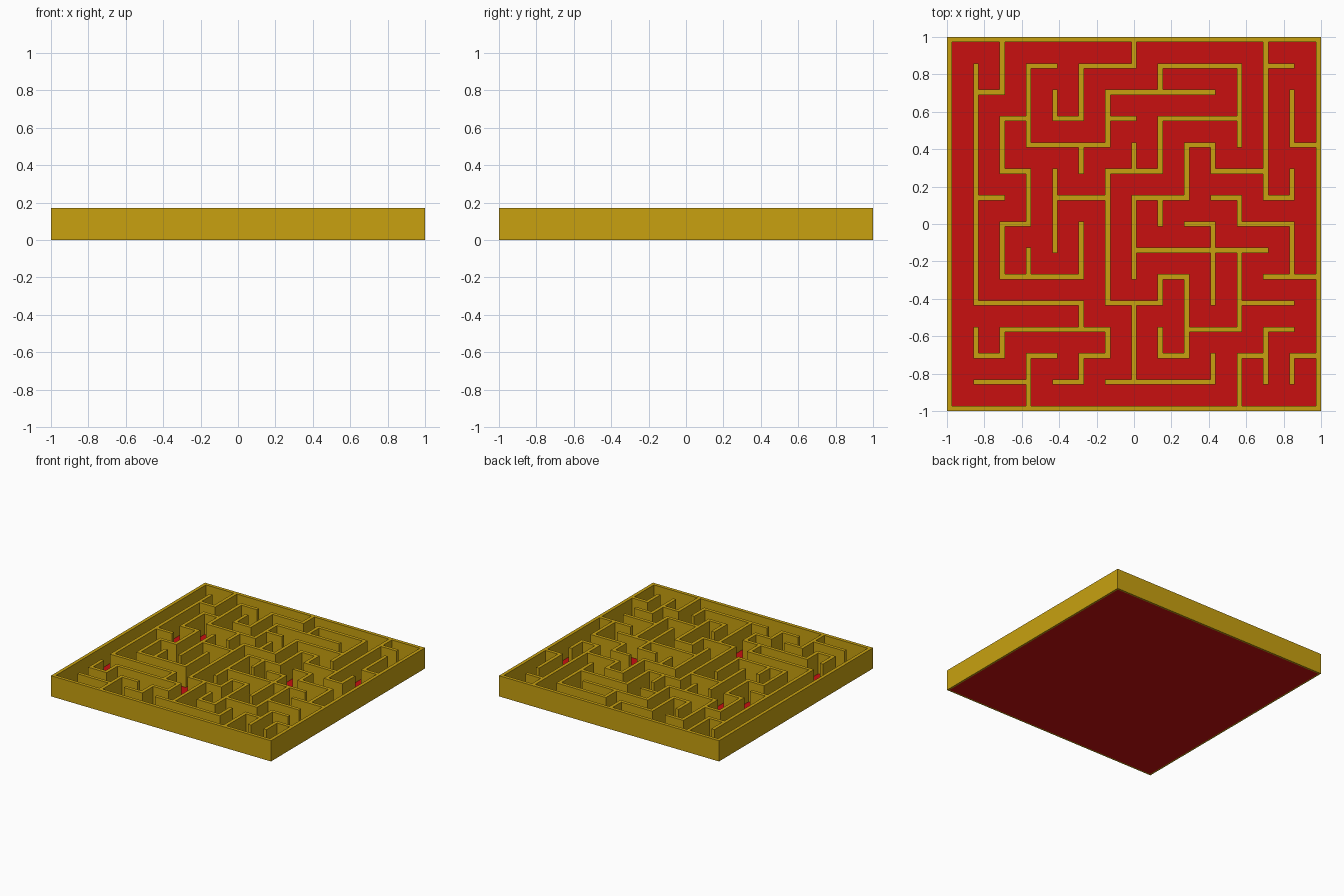
import bpy, bmesh

if "Cube" in bpy.data.objects:
    bpy.data.objects.remove(bpy.data.objects["Cube"])

N = 7                      # maze runs from grid line -7 to 7
T = 0.028                  # wall thickness
P = (2 - T) / (2 * N)      # grid pitch
H = 0.17                   # wall height


def material(name, rgb):
    m = bpy.data.materials.new(name)
    m.diffuse_color = (*rgb, 1)
    m.use_nodes = True
    m.node_tree.nodes["Principled BSDF"].inputs["Base Color"].default_value = m.diffuse_color
    return m


def finish(name, bm, mat):
    me = bpy.data.meshes.new(name)
    bm.to_mesh(me)
    bm.free()
    ob = bpy.data.objects.new(name, me)
    bpy.context.collection.objects.link(ob)
    me.materials.append(mat)
    return ob


gold = material("gold", (0.58, 0.355, 0.005))
red = material("red", (0.58, 0.005, 0.005))

# walls along x: grid row -> (start, end) spans
rows = {
    6: [(-4, -3), (-2, 0), (1, 4), (5, 6)],
    5: [(-6, -5), (-1, 3)],
    4: [(-5, -4), (-3, -2), (-1, 0), (1, 4)],
    3: [(-4, -1), (2, 3), (6, 7)],
    2: [(-5, -4), (-1, 1), (3, 5)],
    1: [(-6, -5), (-3, -1), (0, 2), (3, 4), (5, 6)],
    0: [(-5, -4), (2, 3), (4, 6)],
    -1: [(0, 5)],
    -2: [(-5, -2), (1, 2), (5, 7)],
    -3: [(-6, -2), (-1, 1), (4, 6)],
    -4: [(-5, -1), (2, 4), (5, 6)],
    -5: [(-6, -5), (-4, -3), (-2, -1), (1, 2), (4, 5), (6, 7)],
    -6: [(-6, -4), (-3, -2), (-1, 3)],
}
# walls along y: grid column -> (start, end) spans
cols = {
    -6: [(-3, 6), (-5, -4)],
    -5: [(5, 7), (2, 4), (-2, 0), (-5, -4)],
    -4: [(3, 6), (0, 2), (-2, -1), (-7, -5)],
    -3: [(4, 5), (-1, 2)],
    -2: [(4, 6), (2, 3), (-2, 0), (-4, -3), (-6, -5)],
    -1: [(3, 5), (-3, 2), (-5, -4)],
    0: [(6, 7), (2, 3), (-2, 1), (-6, -3)],
    1: [(5, 6), (2, 4), (0, 1), (-3, -2), (-5, -4)],
    2: [(1, 3), (-5, -2)],
    3: [(2, 3), (-3, 0), (-6, -5)],
    4: [(3, 6), (0, 1), (-4, -1), (-7, -5)],
    5: [(1, 7), (-6, -4)],
    6: [(3, 5), (1, 2), (-2, 0), (-6, -5)],
}
# outer frame
for table in (rows, cols):
    table[-N] = table[N] = [(-N, N)]

# fine cells: even index = wall post, odd index = corridor width
cells = set()
for r, spans in rows.items():
    for a, b in spans:
        cells |= {(k, 2 * r) for k in range(2 * a, 2 * b + 1)}
for c, spans in cols.items():
    for a, b in spans:
        cells |= {(2 * c, k) for k in range(2 * a, 2 * b + 1)}


def extent(k):
    if k % 2 == 0:
        return k / 2 * P - T / 2, k / 2 * P + T / 2
    return (k - 1) / 2 * P + T / 2, (k + 1) / 2 * P - T / 2


# maze walls: flat plan thickened upward as one clean solid
bm = bmesh.new()
for i, j in sorted(cells):
    (x0, x1), (y0, y1) = extent(i), extent(j)
    bm.faces.new([bm.verts.new((x, y, 0)) for x, y in
                  ((x0, y0), (x1, y0), (x1, y1), (x0, y1))])
bmesh.ops.remove_doubles(bm, verts=bm.verts, dist=1e-4)
walls = finish("maze_walls", bm, gold)
mod = walls.modifiers.new("height", 'SOLIDIFY')
mod.thickness = H
mod.offset = 1

# thin red floor under the walls, inset from the frame's outer edge
bm = bmesh.new()
bmesh.ops.create_grid(bm, x_segments=1, y_segments=1, size=1 - T / 2)
floor = finish("floor", bm, red)
floor.location.z = -0.0004
